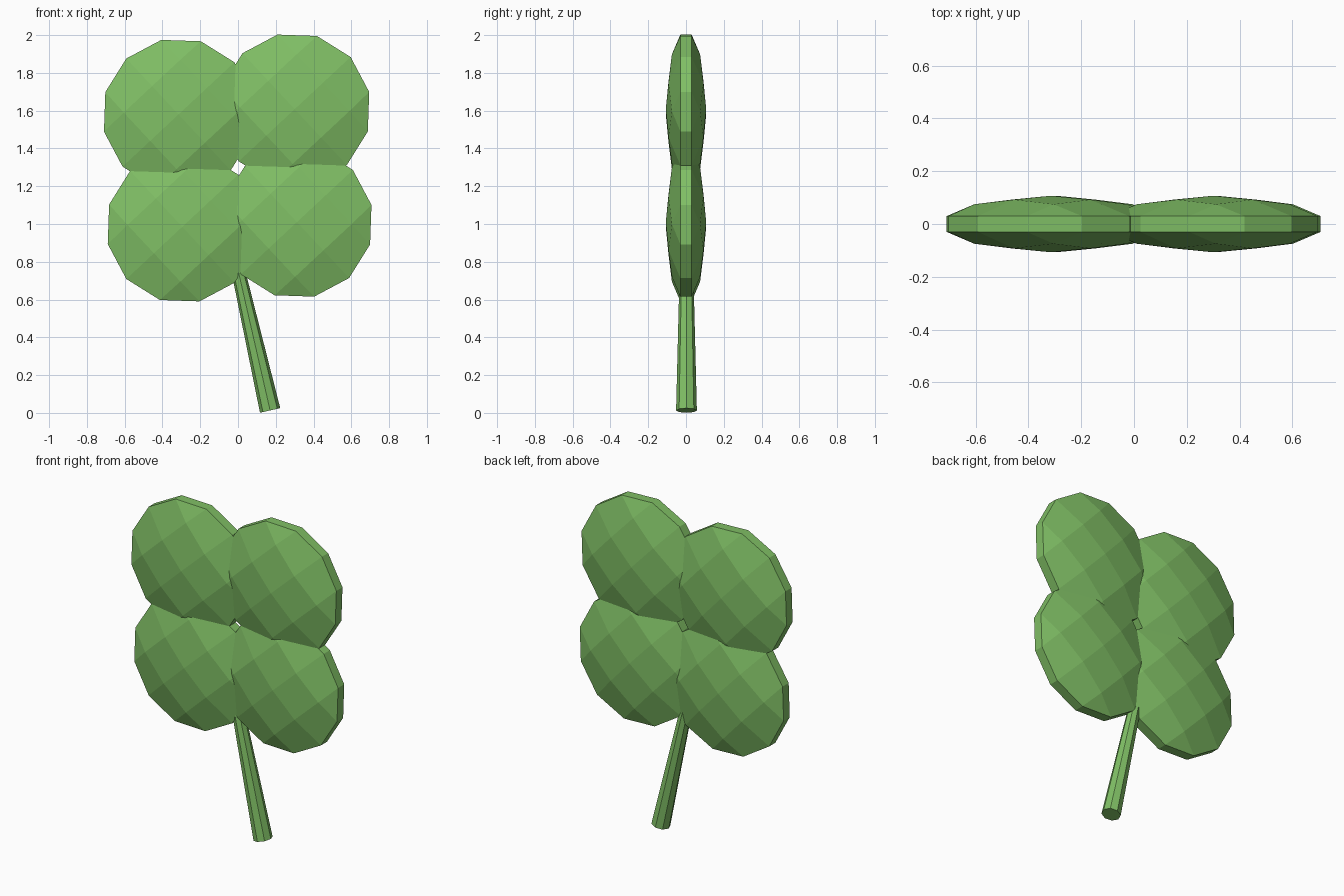
import bpy, bmesh, math
from mathutils import Vector

cube = bpy.data.objects.get("Cube")
if cube:
    bpy.data.objects.remove(cube, do_unlink=True)

# One green for the whole plant
green = bpy.data.materials.new("leaf_green")
green.use_nodes = True
colour = (0.215, 0.52, 0.13, 1)
green.diffuse_color = colour
green.node_tree.nodes["Principled BSDF"].inputs["Base Color"].default_value = colour

RADIUS, DEPTH, RIM = 0.405, 0.107, 0.03


def finish(bm, name):
    bmesh.ops.recalc_face_normals(bm, faces=bm.faces)
    mesh = bpy.data.meshes.new(name)
    bm.to_mesh(mesh)
    bm.free()
    mesh.materials.append(green)
    obj = bpy.data.objects.new(name, mesh)
    bpy.context.collection.objects.link(obj)
    return obj


def leaf_point(i, j, side, turn):
    """Wrap a square grid point onto one half of a flattened ball."""
    ring = max(abs(i), abs(j))
    if ring == 0:
        return Vector((0, side * DEPTH, 0))
    angle = math.atan2(j, i)
    if ring == 2:
        # twelve evenly spaced rim corners
        angle = round(angle / math.radians(30)) * math.radians(30)
        r, y = RADIUS, RIM
    else:
        r = 0.29 if i and j else 0.205
        y = DEPTH * math.sqrt(1 - (r / RADIUS) ** 2)
    angle += turn
    return Vector((r * math.cos(angle), side * y, r * math.sin(angle)))


def make_leaf(name, x, z):
    bm = bmesh.new()
    turn = math.radians(45 - 2)
    span = range(-2, 3)
    halves = []
    for side in (-1, 1):
        grid = {(i, j): bm.verts.new(leaf_point(i, j, side, turn))
                for i in span for j in span if abs(i * j) < 4}
        for i in range(-2, 2):
            for j in range(-2, 2):
                keys = [(i, j), (i + 1, j), (i + 1, j + 1), (i, j + 1)]
                bm.faces.new([grid[k] for k in keys if k in grid])
        rim = sorted((k for k in grid if max(map(abs, k)) == 2),
                     key=lambda k: math.atan2(k[1], k[0]))
        halves.append([grid[k] for k in rim])
    # Narrow band joining front and back
    front, back = halves
    for n in range(len(front)):
        m = (n + 1) % len(front)
        bm.faces.new((front[n], front[m], back[m], back[n]))
    finish(bm, name).location = (x, 0, z)


# Four leaves
make_leaf("upper_right_leaf", -0.315, 1.58)
make_leaf("upper_left_leaf", 0.3, 1.608)
make_leaf("lower_right_leaf", -0.295, 0.985)
make_leaf("lower_left_leaf", 0.312, 1.01)

# Tapered, leaning stem
bottom, top = Vector((0.17, 0.005, 0.013)), Vector((-0.012, 0, 0.81))
axis = top - bottom
bm = bmesh.new()
bmesh.ops.create_cone(bm, cap_ends=True, segments=8, radius1=0.055,
                      radius2=0.035, depth=axis.length)
stem = finish(bm, "stem")
stem.location = (bottom + top) / 2
stem.rotation_euler = (0, math.atan2(axis.x, axis.z), 0)
